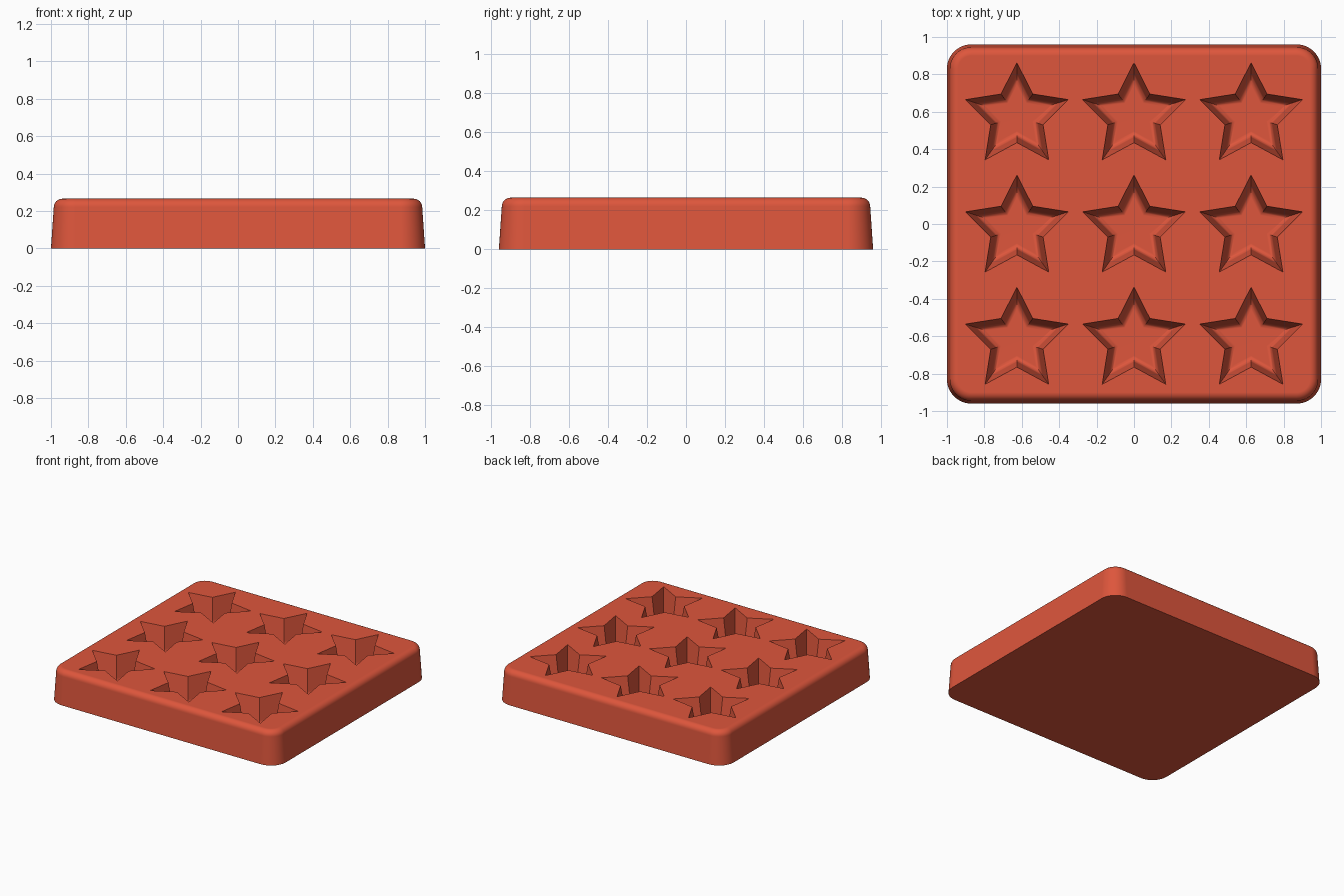
import bpy, bmesh, math
from mathutils import Vector

if "Cube" in bpy.data.objects:
    bpy.data.objects.remove(bpy.data.objects["Cube"], do_unlink=True)

# Single terracotta red material
red = bpy.data.materials.new("terracotta_red")
red.use_nodes = True
color = (0.73, 0.093, 0.045, 1)
red.diffuse_color = color
red.node_tree.nodes["Principled BSDF"].inputs["Base Color"].default_value = color

HEIGHT = 0.265


def inset(outline, d):
    """Mitred inward offset of a counter-clockwise outline."""
    result = []
    for i, p in enumerate(outline):
        a = (p - outline[i - 1]).normalized()
        b = (outline[(i + 1) % len(outline)] - p).normalized()
        n1, n2 = Vector((-a.y, a.x)), Vector((-b.y, b.x))
        result.append(p + (n1 + n2) * d / (1 + n1.dot(n2)))
    return result


def loft(bm, outline, profile, center=(0, 0)):
    """Closed solid through inset copies of an outline; profile holds (inset, z)."""
    loops = [[bm.verts.new((p.x + center[0], p.y + center[1], z)) for p in inset(outline, d)]
             for d, z in profile]
    for low, high in zip(loops, loops[1:]):
        for i in range(len(low)):
            bm.faces.new((low[i - 1], low[i], high[i], high[i - 1]))
    bm.faces.new(list(reversed(loops[0])))
    bm.faces.new(loops[-1])


def make_object(name, bm):
    bmesh.ops.recalc_face_normals(bm, faces=bm.faces)
    mesh = bpy.data.meshes.new(name)
    bm.to_mesh(mesh)
    bm.free()
    mesh.materials.append(red)
    obj = bpy.data.objects.new(name, mesh)
    bpy.context.collection.objects.link(obj)
    return obj


def arc(radius, start, end, steps):
    for i in range(steps + 1):
        t = math.radians(start + (end - start) * i / steps)
        yield radius * math.cos(t), radius * math.sin(t)


# Tray body: rounded rectangle with drafted sides and a rounded top edge
corner = 0.13
outline = []
for quarter, (sx, sy) in enumerate([(1, 1), (-1, 1), (-1, -1), (1, -1)]):
    for x, y in arc(corner, quarter * 90, quarter * 90 + 90, 12):
        outline.append(Vector((sx * (1 - corner) + x, sy * (0.96 - corner) + y)))
fillet = 0.045
profile = [(0, 0)] + [(0.015 + fillet - x, HEIGHT - fillet + y) for x, y in arc(fillet, 0, 90, 8)]
bm = bmesh.new()
loft(bm, outline, profile)
tray = make_object("star_mould_tray", bm)

# Star outline: right half, mirrored to the left
right = [(0.17, -0.257), (0.14, -0.07), (0.275, 0.065), (0.085, 0.095)]
star = [Vector((0, -0.165))] + [Vector(p) for p in right] + [Vector((0, 0.262))]
star += [Vector((-x, y)) for x, y in reversed(right)]

# Star cavities: drafted walls with a filleted floor
floor, blend = 0.065, 0.035
cavity = [(0.025 + blend - x, floor + blend + y) for x, y in arc(blend, -80, 0, 6)]
cavity += [(0, HEIGHT), (-0.005, HEIGHT + 0.05)]
bm = bmesh.new()
for cx in (-0.626, 0, 0.626):
    for cy in (-0.6, 0, 0.6):
        loft(bm, star, cavity, (cx, cy))
cutter = make_object("star_cutter", bm)
cutter.hide_render = True

# Cut the cavities, then discard the cutter
cut = tray.modifiers.new("star_cavities", 'BOOLEAN')
cut.operation = 'DIFFERENCE'
cut.solver = 'EXACT'
cut.object = cutter
bpy.ops.object.select_all(action='DESELECT')
bpy.context.view_layer.objects.active = tray
tray.select_set(True)
bpy.ops.object.modifier_apply(modifier=cut.name)
bpy.data.objects.remove(cutter, do_unlink=True)

# Smooth fillets, crisp rims, flat top
bpy.ops.object.shade_smooth_by_angle(angle=math.radians(35))
weighted = tray.modifiers.new("weighted_normals", 'WEIGHTED_NORMAL')
weighted.keep_sharp = True
